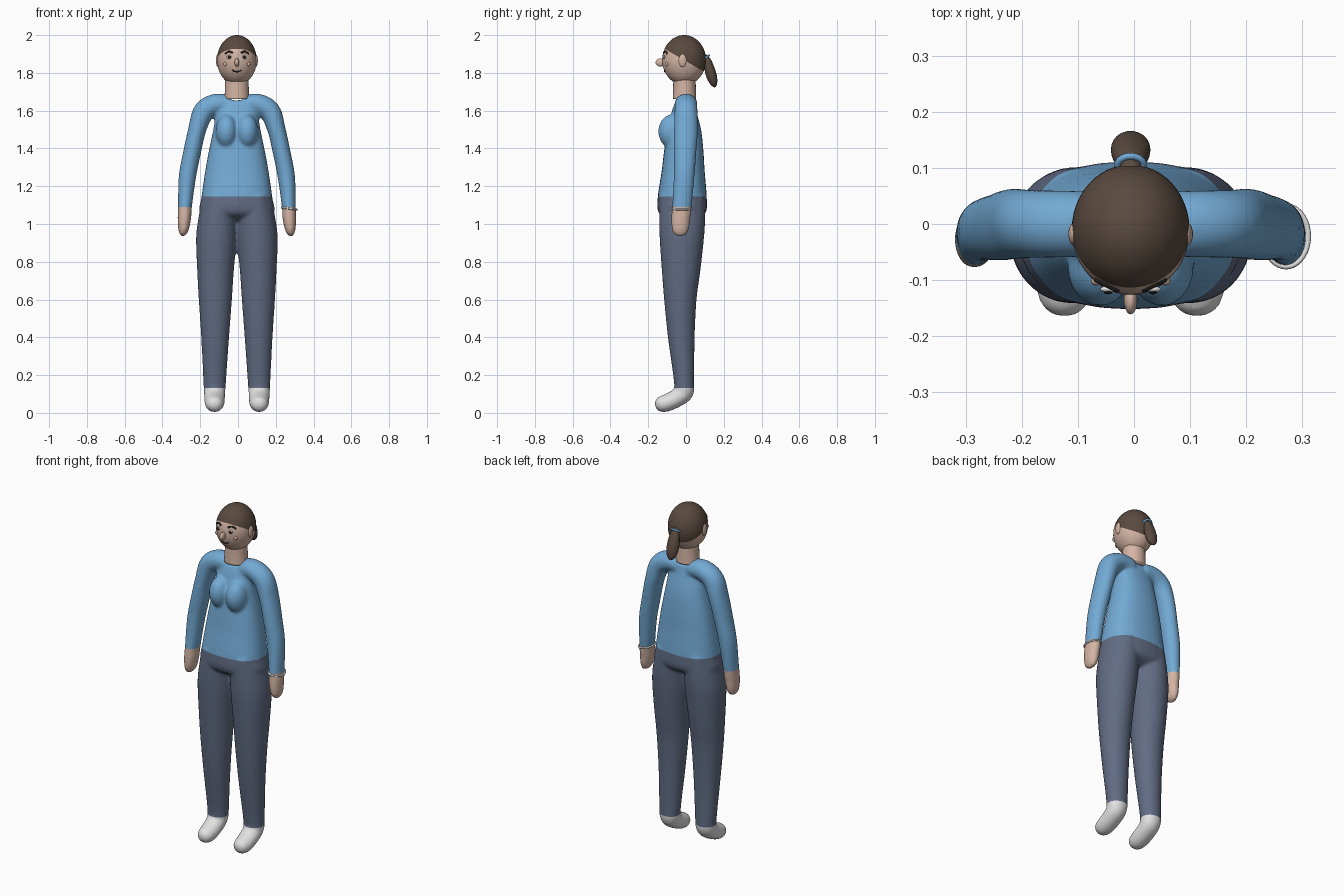
import bpy, bmesh, math
from mathutils import Vector, Matrix

if "Cube" in bpy.data.objects:
    bpy.data.objects.remove(bpy.data.objects["Cube"])

MID = -0.006                       # body axis, offset by the bracelet
X, Y, Z = Vector((1, 0, 0)), Vector((0, 1, 0)), Vector((0, 0, 1))


def material(name, r, g, b):
    m = bpy.data.materials.new(name)
    m.use_nodes = True
    m.diffuse_color = (r, g, b, 1)
    m.node_tree.nodes["Principled BSDF"].inputs["Base Color"].default_value = (r, g, b, 1)
    return m


SHIRT = material("sky_blue", 0.17, 0.40, 0.66)
TROUSERS = material("slate_blue", 0.12, 0.15, 0.23)
SKIN = material("skin", 0.66, 0.46, 0.37)
HAIR = material("dark_brown", 0.10, 0.068, 0.05)
WHITE = material("off_white", 0.75, 0.75, 0.75)
DARK = material("near_black", 0.015, 0.012, 0.01)


def finish(name, bm, *mats):
    bmesh.ops.recalc_face_normals(bm, faces=bm.faces[:])
    for f in bm.faces:
        f.smooth = True
    mesh = bpy.data.meshes.new(name)
    bm.to_mesh(mesh)
    bm.free()
    for m in mats:
        mesh.materials.append(m)
    ob = bpy.data.objects.new(name, mesh)
    bpy.context.collection.objects.link(ob)
    return ob


def spline(rows, steps=5):
    """Catmull-Rom through rows of (x, y, z, radius_u, radius_v)."""
    p = [Vector(r) for r in rows]
    p = [p[0]] + p + [p[-1]]
    out = []
    for a, b, c, d in zip(p, p[1:], p[2:], p[3:]):
        for i in range(steps):
            t = i / steps
            out.append(0.5 * (2 * b + (c - a) * t + (2 * a - 5 * b + 4 * c - d) * t * t
                              + (3 * b - a - 3 * c + d) * t ** 3))
    return out + [p[-1]]


def loft(bm, rows, ref=X, axis=None, power=1.0, side=1, sides=28):
    """Closed tube of elliptical rings; ref is the direction of radius_u."""
    pts = spline(rows)
    centres = [Vector((MID + side * q[0], q[1], q[2])) for q in pts]
    rings = []
    for i, q in enumerate(pts):
        t = axis or (centres[min(i + 1, len(pts) - 1)] - centres[max(i - 1, 0)]).normalized()
        u = (ref - t * ref.dot(t)).normalized()
        v = t.cross(u)
        ring = []
        for k in range(sides):
            c, s = math.cos(k * math.tau / sides), math.sin(k * math.tau / sides)
            c, s = (math.copysign(abs(w) ** power, w) for w in (c, s))
            ring.append(bm.verts.new(centres[i] + u * c * max(q[3], 0.002) + v * s * max(q[4], 0.002)))
        rings.append(ring)
    for a, b in zip(rings, rings[1:]):
        for k in range(sides):
            j = (k + 1) % sides
            bm.faces.new((a[k], a[j], b[j], b[k]))
    bm.faces.new(rings[0][::-1])
    bm.faces.new(rings[-1])


def ball(bm, centre, radii, segments=24):
    place = Matrix.Translation(Vector(centre) + X * MID) @ Matrix.Diagonal((*radii, 1))
    bmesh.ops.create_uvsphere(bm, u_segments=segments, v_segments=segments // 2 + 4, radius=1, matrix=place)


def ball_part(name, mat, centre, radii):
    bm = bmesh.new()
    ball(bm, centre, radii)
    return finish(name, bm, mat)


def tube_part(name, mat, rows, **kw):
    bm = bmesh.new()
    loft(bm, rows, **kw)
    return finish(name, bm, mat)


def torus_part(name, mat, centre, rx, ry, minor, tilt):
    bm = bmesh.new()
    n, m = 36, 10
    g = [[bm.verts.new(((rx + minor * math.cos(b)) * math.cos(a), (ry + minor * math.cos(b)) * math.sin(a),
                        minor * math.sin(b)))
          for b in (math.tau * j / m for j in range(m))] for a in (math.tau * i / n for i in range(n))]
    for i in range(n):
        for j in range(m):
            i2, j2 = (i + 1) % n, (j + 1) % m
            bm.faces.new((g[i][j], g[i2][j], g[i2][j2], g[i][j2]))
    bm.transform(Matrix.Translation(Vector(centre) + X * MID) @ tilt)
    return finish(name, bm, mat)


def cut(bm, point, normal):
    bmesh.ops.bisect_plane(bm, geom=bm.verts[:] + bm.edges[:] + bm.faces[:], plane_co=point, plane_no=normal)


# Body: torso, arms, legs and feet fused into one skin
torso = [(0, -.005, 1.655, .08, .048), (0, -.01, 1.6, .108, .064), (0, -.01, 1.5, .125, .09),
         (0, -.012, 1.38, .15, .105), (0, -.015, 1.28, .168, .114), (0, -.02, 1.14, .188, .13),
         (0, -.02, 1.06, .195, .125), (0, -.02, 1.02, .1, .07)]
arm = [(.04, 0, 1.63, .056, .052), (.11, 0, 1.635, .06, .055), (.175, 0, 1.595, .061, .057),
       (.21, 0, 1.5, .064, .048), (.237, -.005, 1.38, .06, .047), (.262, -.01, 1.25, .055, .046),
       (.275, -.022, 1.09, .052, .037), (.278, -.028, 1.03, .051, .036), (.283, -.03, .97, .045, .028),
       (.286, -.03, .943, .03, .016), (.286, -.03, .934, .006, .005)]
leg = [(.09, -.02, 1.15, .09, .12), (.1, -.02, 1.04, .102, .122), (.108, -.022, .93, .108, .118),
       (.113, -.026, .75, .097, .102), (.114, -.03, .6, .088, .086), (.115, -.025, .4, .074, .071),
       (.117, -.012, .2, .062, .056), (.118, -.008, .12, .058, .053)]
foot = [(.118, -.008, .16, .057, .052), (.118, -.012, .11, .056, .052), (.118, -.05, .078, .055, .048),
        (.118, -.105, .052, .052, .046), (.118, -.14, .046, .043, .04), (.118, -.158, .044, .027, .025),
        (.118, -.165, .043, .005, .005)]
bm = bmesh.new()
loft(bm, torso, axis=-Z, power=0.85)
for s in (1, -1):
    loft(bm, arm, ref=Y, side=s)
    loft(bm, leg, axis=-Z, side=s)
    loft(bm, foot, side=s)
    ball(bm, (s * .055, -.075, 1.49), (.058, .072, .09))
source = finish("body_source", bm)
remesh = source.modifiers.new("fuse", 'REMESH')
remesh.mode, remesh.voxel_size = 'VOXEL', 0.008
blend = source.modifiers.new("blend", 'SMOOTH')
blend.factor, blend.iterations = 0.5, 10
bpy.context.view_layer.update()
fused = source.evaluated_get(bpy.context.evaluated_depsgraph_get())
bm = bmesh.new()
bm.from_mesh(fused.to_mesh())
fused.to_mesh_clear()
bpy.data.objects.remove(source)

# Clothing borders at waist, wrists and ankles
WAIST, WRIST, ANKLE = 1.145, 1.09, 0.133
for h in (WAIST, WRIST, ANKLE):
    cut(bm, (0, 0, h), Z)
for f in bm.faces:
    c = f.calc_center_median()
    if abs(c.x - MID) > 0.23 and c.z > 0.92:
        f.material_index = 0 if c.z > WRIST else 2
    else:
        f.material_index = 0 if c.z > WAIST else 1 if c.z > ANKLE else 3
finish("body", bm, SHIRT, TROUSERS, SKIN, WHITE)

# Neck and head, with the hair above a tilted hairline
tube_part("neck", SKIN, [(0, -.008, 1.662, .066, .062), (0, -.008, 1.72, .063, .06),
                         (0, -.008, 1.83, .062, .058)], axis=Z)
HEAD, SIZE = Vector((0, -.01, 1.868)), Vector((.105, .116, .132))
bm = bmesh.new()
ball(bm, HEAD, SIZE, 48)
hair_point, hair_up = Vector((0, 0, 1.862)), Vector((0, .58, 1))
cut(bm, hair_point, hair_up)
for f in bm.faces:
    f.material_index = int((f.calc_center_median() - hair_point).dot(hair_up) > 0)
finish("head", bm, SKIN, HAIR)


def face_y(x, z):
    return HEAD.y - SIZE.y * math.sqrt(1 - (x / SIZE.x) ** 2 - ((z - HEAD.z) / SIZE.z) ** 2)


def face_line(name, points, r):
    tube_part(name, DARK, [(x, face_y(x, z), z, r, r) for x, z in points], ref=Z, sides=10)


# Face
ball_part("nose", SKIN, (0, -.135, 1.855), (.012, .026, .022))
face_line("mouth", [(-.024, 1.815), (-.012, 1.808), (0, 1.806), (.012, 1.808), (.024, 1.815)], .003)
for s, label in ((1, "left"), (-1, "right")):
    ball_part(label + "_ear", SKIN, (s * .1, -.018, 1.865), (.011, .021, .034))
    y = face_y(.04, 1.884)
    ball_part(label + "_eye", WHITE, (s * .04, y, 1.884), (.014, .006, .011))
    ball_part(label + "_pupil", DARK, (s * .04, y - .004, 1.884), (.008, .005, .008))
    ball_part(label + "_cheek", SKIN, (s * .062, face_y(.062, 1.846), 1.846), (.009, .008, .011))
    face_line(label + "_brow", [(s * .022, 1.906), (s * .042, 1.913), (s * .062, 1.902)], .005)

# Ponytail, hair tie and bracelet
tube_part("ponytail", HAIR, [(0, .085, 1.893, .016, .014), (0, .102, 1.883, .018, .014),
                             (0, .115, 1.86, .027, .02), (0, .125, 1.82, .034, .027),
                             (0, .138, 1.775, .034, .027), (0, .149, 1.74, .023, .017),
                             (0, .154, 1.724, .004, .004)])
torus_part("hair_tie", SHIRT, (0, .106, 1.882), .023, .018, .006, Matrix.Rotation(math.radians(35), 4, 'X'))
torus_part("bracelet", WHITE, (.277, -.022, 1.082), .04, .054, .005, Matrix.Rotation(math.radians(8), 4, 'Y'))
